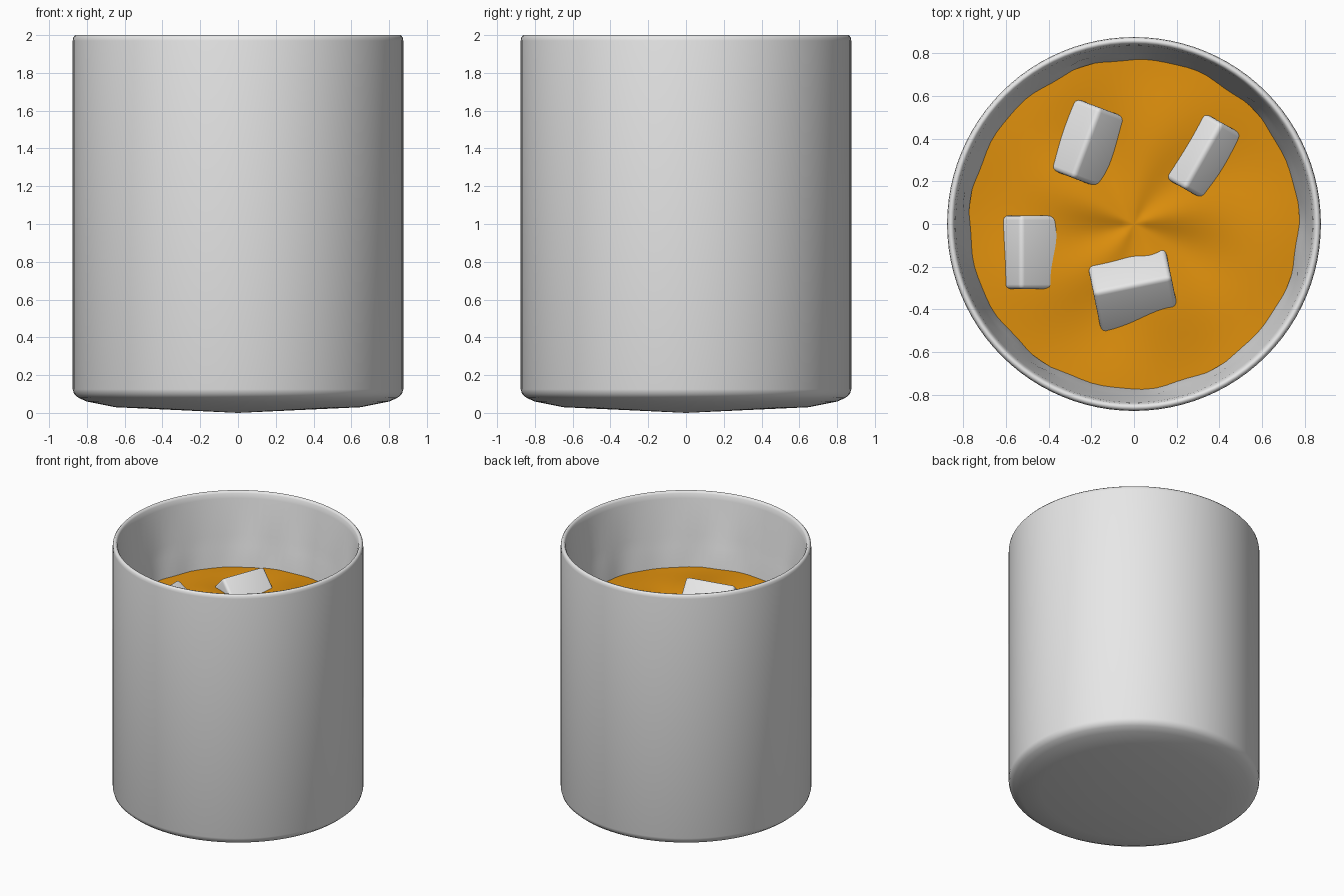
import bpy, bmesh, math
from mathutils import Vector, Matrix

if "Cube" in bpy.data.objects:
    bpy.data.objects.remove(bpy.data.objects["Cube"])

SEG = 96


def material(name, rgb):
    m = bpy.data.materials.new(name)
    m.diffuse_color = (*rgb, 1)
    m.use_nodes = True
    m.node_tree.nodes["Principled BSDF"].inputs["Base Color"].default_value = m.diffuse_color
    return m


glass_mat = material("glass grey", (0.8, 0.8, 0.8))
ice_mat = material("ice grey", (0.8, 0.8, 0.8))
drink_mat = material("amber", (0.74, 0.28, 0.004))


def finish(bm, name, mat, angle):
    bmesh.ops.recalc_face_normals(bm, faces=bm.faces)
    me = bpy.data.meshes.new(name)
    bm.to_mesh(me)
    bm.free()
    ob = bpy.data.objects.new(name, me)
    bpy.context.collection.objects.link(ob)
    me.materials.append(mat)
    bpy.ops.object.select_all(action='DESELECT')
    ob.select_set(True)
    bpy.context.view_layer.objects.active = ob
    bpy.ops.object.shade_smooth_by_angle(angle=math.radians(angle))
    return ob


def lathe(name, profile, mat, angle=40, warp=None):
    """Revolve (r, z) points; the first and last points lie on the axis."""
    bm = bmesh.new()
    ends = [bm.verts.new((0, 0, profile[i][1])) for i in (0, -1)]
    rings = []
    for r, z in profile[1:-1]:
        ring = []
        for s in range(SEG):
            a = 2 * math.pi * s / SEG
            rr, zz = warp(r, z, a) if warp else (r, z)
            ring.append(bm.verts.new((rr * math.cos(a), rr * math.sin(a), zz)))
        rings.append(ring)
    for s in range(SEG):
        t = (s + 1) % SEG
        bm.faces.new((ends[0], rings[0][t], rings[0][s]))
        bm.faces.new((ends[1], rings[-1][s], rings[-1][t]))
        for p, q in zip(rings, rings[1:]):
            bm.faces.new((p[s], p[t], q[t], q[s]))
    return finish(bm, name, mat, angle)


# Tumbler: thick base, straight outside, tapering inside with faint flutes
outside = [(0, 0), (0.3, 0.014), (0.65, 0.03), (0.8, 0.06), (0.845, 0.08), (0.868, 0.1),
           (0.875, 0.125), (0.875, 1.97), (0.872, 1.988), (0.862, 2.0)]
inside = [(0.85, 1.998), (0.842, 1.985), (0.835, 1.95), (0.805, 1.68), (0.792, 1.6),
          (0.772, 1.46), (0.765, 1.4), (0.72, 0.4), (0.66, 0.3), (0, 0.27)]


def flute(r, z, a):
    if 0.5 < z < 1.65 and r < 0.83:
        r += 0.004 * math.sin(11 * a) + 0.004 * math.sin(17 * a + 1)
    return r, z


lathe("tumbler_glass", outside + inside, glass_mat, 60, flute)

# Drink: gently rippled top surface
def ripple(r, z, a):
    if z > 1:
        k = math.sin(math.pi * min(1, r / 0.78))
        z += k * (0.014 * math.sin(5 * a + 3 * r) + 0.01 * math.sin(3 * a - 6 * r + 1))
    return r, z


surface = [(0.06 + 0.715 * i / 14, 1.45) for i in range(14, -1, -1)]
lathe("amber_drink", [(0, 0.31), (0.64, 0.32), (0.71, 0.42), (0.77, 1.4)] + surface + [(0, 1.45)],
      drink_mat, 60, ripple)


# Ice cubes, floating with one edge up: ridge start, ridge end, ridge height, roll
def ice_cube(name, p, q, height, roll, size=0.36):
    p, q = Vector((*p, height)), Vector((*q, height))
    u = (q - p).normalized()
    side = Vector((-u.y, u.x, 0))
    down = Vector((0, 0, -1))
    c, s = math.cos(math.radians(roll)), math.sin(math.radians(roll))
    e1, e2 = side * c + down * s, -side * s + down * c
    centre = (p + q) / 2 + (e1 + e2) * size / 2
    rot = Matrix((u, e1, e2)).transposed().to_4x4()
    scale = Matrix.Diagonal(((q - p).length, size, size, 1))
    bm = bmesh.new()
    bmesh.ops.create_cube(bm, size=1, matrix=Matrix.Translation(centre) @ rot @ scale)
    bmesh.ops.bevel(bm, geom=bm.edges[:], offset=0.022, segments=3, profile=0.5, affect='EDGES')
    finish(bm, name, ice_mat, 60)


cubes = [((-0.285, 0.215), (-0.16, 0.545), 1.565, 45),
         ((0.235, 0.165), (0.41, 0.475), 1.545, 45),
         ((-0.53, -0.305), (-0.53, 0.04), 1.56, 55),
         ((-0.19, -0.325), (0.175, -0.25), 1.595, 48)]
for i, spec in enumerate(cubes):
    ice_cube(f"ice_cube_{i + 1}", *spec)
